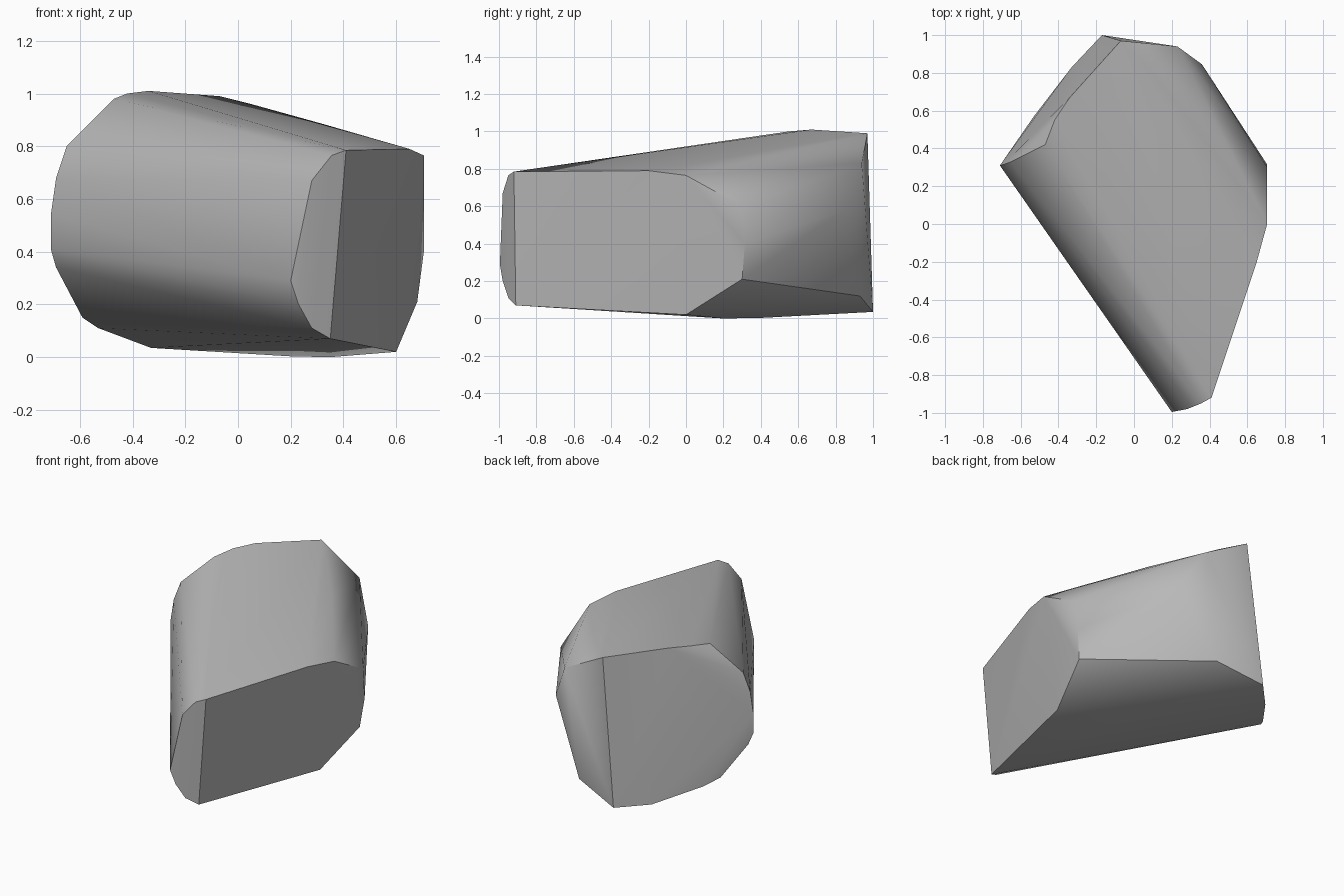
import bpy, bmesh, math

cube = bpy.data.objects.get("Cube")
if cube:
    bpy.data.objects.remove(cube, do_unlink=True)

# Corners of the chipped stone, grouped by the facet they bound
front_tip = [(.41, -.92, .785), (.355, -.95, .765), (.28, -.98, .67), (.2, -.995, .29),
             (.23, -.98, .2), (.28, -.95, .11), (.35, -.91, .07)]
far_end = [(-.17, 1, .035), (-.07, .97, .99), (-.34, .67, 1.01), (-.42, .55, 1), (-.47, .42, .98),
           (-.65, .33, .8), (-.69, .315, .68), (-.71, .31, .54), (-.71, .31, .41),
           (-.69, .335, .34), (-.59, .48, .15), (-.53, .57, .11), (-.33, .83, .035)]
side_chip = [(.705, 0, .765), (.65, -.2, .79), (.6, 0, .02),
             (.705, .3, .6), (.705, .315, .4), (.68, .3, .21)]
back_chip = [(.23, .94, .83), (.36, .845, .58), (.13, .93, .12)]
crown = [(.32, .52, .885), (.05, .85, .96)]
base = [(.35, .2, 0), (.2, .4, .003)]

mesh = bpy.data.meshes.new("stone")
stone = bpy.data.objects.new("stone", mesh)
bpy.context.collection.objects.link(stone)

# Wrap the corners in a convex skin and merge nearly flat facets
bm = bmesh.new()
for corner in front_tip + far_end + side_chip + back_chip + crown + base:
    bm.verts.new(corner)
hull = bmesh.ops.convex_hull(bm, input=bm.verts)
loose = {v for v in hull["geom_interior"] + hull["geom_unused"] if isinstance(v, bmesh.types.BMVert)}
bmesh.ops.delete(bm, geom=list(loose), context="VERTS")
bmesh.ops.dissolve_limit(bm, angle_limit=math.radians(2), verts=bm.verts, edges=bm.edges)
bmesh.ops.recalc_face_normals(bm, faces=bm.faces)
bm.to_mesh(mesh)
bm.free()

# Plain grey stone
grey = bpy.data.materials.new("stone grey")
grey.use_nodes = True
colour = (.48, .48, .48, 1)
grey.diffuse_color = colour
grey.node_tree.nodes["Principled BSDF"].inputs["Base Color"].default_value = colour
mesh.materials.append(grey)

# Soft worn curves with crisp chipped edges
bpy.context.view_layer.objects.active = stone
stone.select_set(True)
bpy.ops.object.shade_smooth_by_angle(angle=math.radians(35))
